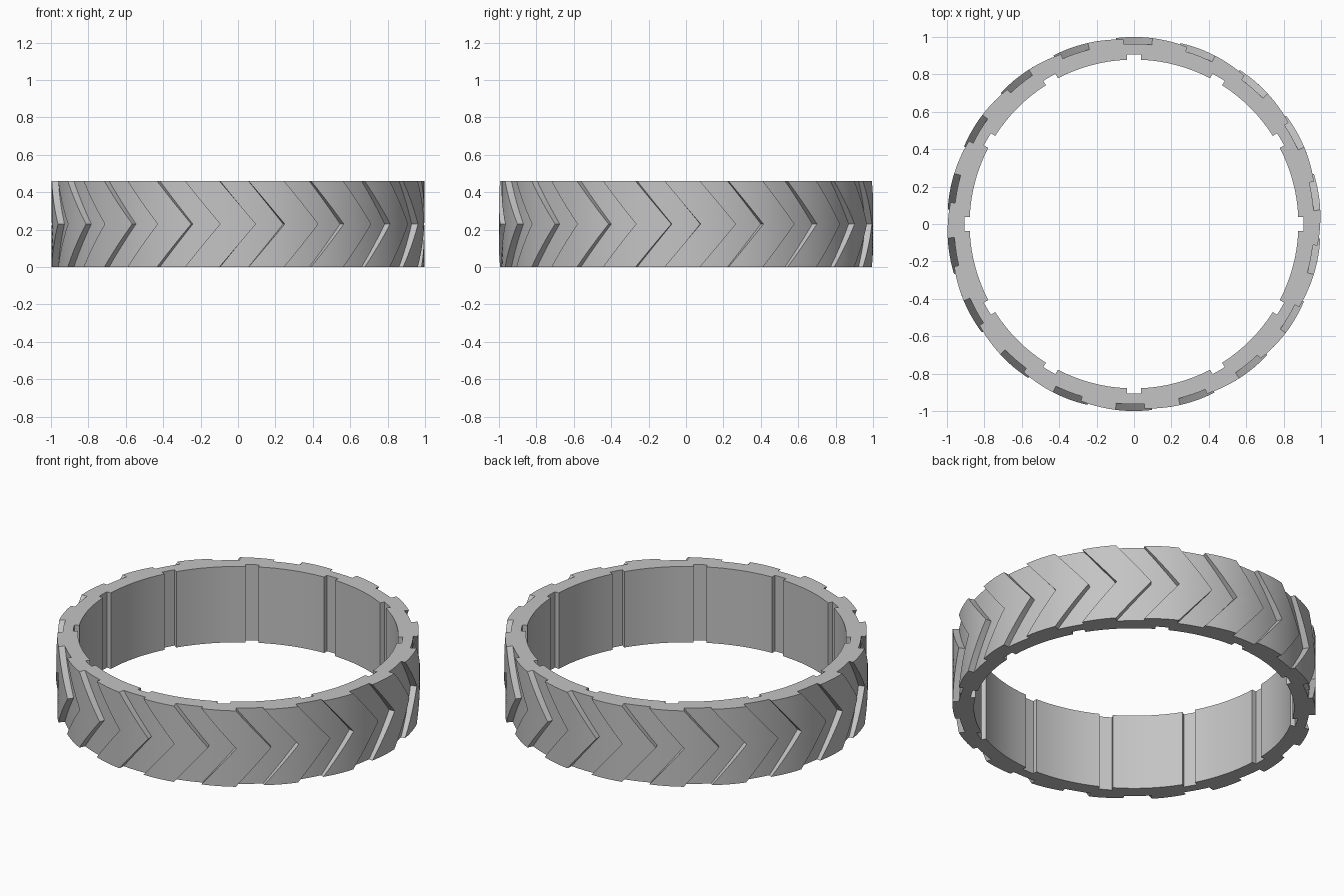
import bpy, bmesh
from math import sin, cos, radians

if "Cube" in bpy.data.objects:
    bpy.data.objects.remove(bpy.data.objects["Cube"])

HEIGHT = 0.46
ROWS = 12            # height steps of the outer surface (even, so the apex is a row)
TREADS, NOTCHES = 18, 12
R_FLOOR, R_INNER, R_NOTCH = 0.963, 0.879, 0.906
SWEEP = 11.2         # degrees the chevron arms trail behind the apex
HALF = 5.5           # half width of one tread block in degrees
CROWN = 0.012        # drop of the block surface at its trailing corners

rubber = bpy.data.materials.new("grey rubber")
rubber.diffuse_color = (0.55, 0.55, 0.55, 1)
rubber.use_nodes = True
rubber.node_tree.nodes["Principled BSDF"].inputs["Base Color"].default_value = rubber.diffuse_color

bm = bmesh.new()


def vert(angle, r, z):
    a = radians(angle)
    return bm.verts.new((r * cos(a), r * sin(a), z))


def skin(rows):
    """Join closed rings of vertices into a wall."""
    n = len(rows[0])
    for low, high in zip(rows, rows[1:]):
        for i in range(n):
            j = (i + 1) % n
            bm.faces.new((low[i], low[j], high[j], high[i]))


# outer surface: raised chevron blocks separated by grooves
outer = []
for row in range(ROWS + 1):
    z = HEIGHT * row / ROWS
    shift = -SWEEP * abs(2 * row / ROWS - 1)
    ring = []
    for k in range(TREADS):
        base = -90 + k * 360 / TREADS + shift
        ring.append(vert(base - HALF, R_FLOOR, z))
        for s in range(7):
            phi = -HALF + 2 * HALF * s / 6
            r = 1 - CROWN * ((phi + shift) / (HALF + SWEEP)) ** 2
            ring.append(vert(base + phi, r, z))
        gap = 360 / TREADS - 2 * HALF
        for s in range(4):
            ring.append(vert(base + HALF + gap * s / 4, R_FLOOR, z))
    outer.append(ring)
skin(outer)

# inner surface with shallow vertical notches
inner = []
for z in (0, HEIGHT):
    ring = []
    for k in range(NOTCHES):
        base = k * 360 / NOTCHES
        half = 2.4
        ring += [vert(base - half, R_INNER, z), vert(base - half, R_NOTCH, z),
                 vert(base, R_NOTCH, z),
                 vert(base + half, R_NOTCH, z)]
        span = 360 / NOTCHES - 2 * half
        ring += [vert(base + half + span * s / 8, R_INNER, z) for s in range(8)]
    inner.append(ring)
skin(inner)

# flat end caps between the two outlines
for out_ring, in_ring in ((outer[0], inner[0]), (outer[-1], inner[-1])):
    edges = []
    for ring in (out_ring, in_ring):
        for i, v in enumerate(ring):
            edges.append(bm.edges.get((v, ring[(i + 1) % len(ring)])))
    bmesh.ops.triangle_fill(bm, edges=edges, use_beauty=True)

bmesh.ops.recalc_face_normals(bm, faces=bm.faces)
mesh = bpy.data.meshes.new("tread_ring")
bm.to_mesh(mesh)
bm.free()
mesh.materials.append(rubber)

tyre = bpy.data.objects.new("tread_ring", mesh)
bpy.context.collection.objects.link(tyre)
bpy.context.view_layer.objects.active = tyre
tyre.select_set(True)
bpy.ops.object.shade_smooth_by_angle(angle=radians(30))
